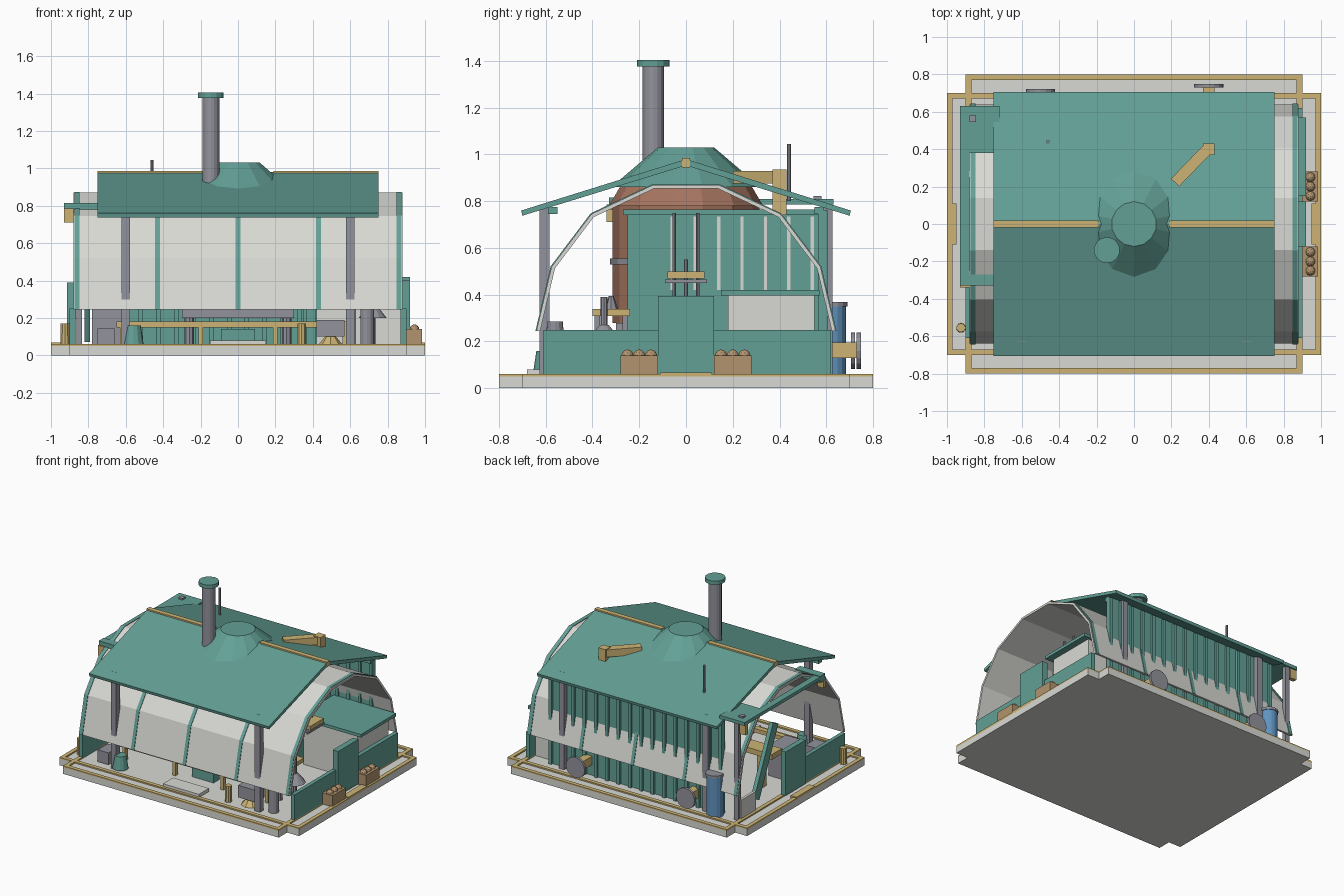
import bpy, bmesh, math
from mathutils import Matrix, Vector

if "Cube" in bpy.data.objects:
    bpy.data.objects.remove(bpy.data.objects["Cube"])


def mat(name, rgb):
    m = bpy.data.materials.new(name)
    lin = [(c / 255 / 12.92 if c < 11 else ((c / 255 + 0.055) / 1.055) ** 2.4) for c in rgb]
    m.diffuse_color = (*lin, 1)
    m.use_nodes = True
    m.node_tree.nodes["Principled BSDF"].inputs["Base Color"].default_value = m.diffuse_color
    return m


TEAL = mat("teal paint", (99, 160, 150))
WHITE = mat("off white canvas", (217, 218, 212))
TAN = mat("tan timber", (205, 180, 117))
GREY = mat("steel grey", (146, 147, 156))
BROWN = mat("crate brown", (178, 148, 112))
BRICK = mat("brick red", (165, 115, 95))
BLUE = mat("barrel blue", (96, 148, 192))


def finish(name, bm, m):
    bmesh.ops.recalc_face_normals(bm, faces=bm.faces)
    me = bpy.data.meshes.new(name)
    bm.to_mesh(me)
    bm.free()
    me.materials.append(m)
    ob = bpy.data.objects.new(name, me)
    bpy.context.collection.objects.link(ob)
    return ob


def box(name, m, x, y, z, rot=None):
    """Box from (min, max) ranges, optionally turned about its centre."""
    bm = bmesh.new()
    bmesh.ops.create_cube(bm, size=1)
    c = Vector((sum(x) / 2, sum(y) / 2, sum(z) / 2))
    s = Matrix.Diagonal((x[1] - x[0], y[1] - y[0], z[1] - z[0], 1))
    r = Matrix.Rotation(rot[0], 4, rot[1]) if rot else Matrix()
    bm.transform(Matrix.Translation(c) @ r @ s)
    return finish(name, bm, m)


def cyl(name, m, pos, r1, r2, h, n=12, axis="Z"):
    """Cylinder or cone starting at pos and running h along the axis."""
    bm = bmesh.new()
    bmesh.ops.create_cone(bm, cap_ends=True, segments=n, radius1=r1, radius2=r2, depth=h)
    bm.transform(Matrix.Translation((0, 0, h / 2)))
    if axis == "Y":
        bm.transform(Matrix.Rotation(-math.pi / 2, 4, "X"))
    bm.transform(Matrix.Translation(pos))
    return finish(name, bm, m)


def prism(name, m, pts, a, b, axis="X"):
    """Closed outline extruded from a to b along X (y,z points) or Z (x,y points)."""
    bm = bmesh.new()
    put = (lambda p, t: (t, p[0], p[1])) if axis == "X" else (lambda p, t: (p[0], p[1], t))
    f = bm.faces.new([bm.verts.new(put(p, a)) for p in pts])
    ext = bmesh.ops.extrude_face_region(bm, geom=[f])
    d = Vector((b - a, 0, 0)) if axis == "X" else Vector((0, 0, b - a))
    bmesh.ops.translate(bm, vec=d, verts=[v for v in ext["geom"] if isinstance(v, bmesh.types.BMVert)])
    return finish(name, bm, m)


# Foundation with notched corners and two crossed timber frames
half = [(1, -0.7), (1, 0.7), (0.9, 0.7), (0.9, 0.8), (-0.9, 0.8), (-0.9, 0.7)]
prism("foundation", WHITE, half + [(-x, -y) for x, y in half], 0, 0.05, "Z")
for X, Y in ((1, 0.7), (0.9, 0.8)):
    for s in (-1, 1):
        box("frame_long", TAN, (-X, X), sorted((s * Y, s * (Y - 0.03))), (0.045, 0.06))
        box("frame_short", TAN, sorted((s * X, s * (X - 0.03))), (-Y, Y), (0.045, 0.06))
for s in (-1, 1):
    box("threshold", TAN, sorted((s * 0.95, s)), (-0.11, 0.11), (0.045, 0.068))

# Canvas vault: faceted arch shell with bands over it
arch_r = [(0.14, 0.87), (0.405, 0.745), (0.575, 0.52), (0.64, 0.245)]
arch = [(-y, z) for y, z in reversed(arch_r)] + arch_r


def shell(d):
    return [(y * (1 + d / 0.63), 0.245 + (z - 0.245) * (1 + d / 0.625)) for y, z in arch]


def arch_strip(name, m, a, b, outer, inner):
    return prism(name, m, shell(outer) + shell(inner)[::-1], a, b)


arch_strip("canvas_vault", WHITE, -0.88, 0.88, 0, -0.016)
for x in (-0.86, -0.43, 0, 0.43, 0.86):
    arch_strip("vault_band", TEAL, x - 0.013, x + 0.013, 0.004, -0.004)

# Gabled roof, ridge timbers and posts
roof = [(-0.705, 0.752), (0, 0.972), (0.705, 0.752), (0.70, 0.775 - 0.045), (0, 0.945), (-0.70, 0.73)]
roof = [(y, z + 0.008) for y, z in roof]
prism("roof", TEAL, roof, -0.75, 0.75)
for s in (-1, 1):
    box("ridge_beam", TAN, sorted((s * 0.19, s * 0.752)), (-0.018, 0.018), (0.945, 0.985))
    for sy in (-1, 1):
        box("roof_post", GREY, (s * 0.6 - 0.022, s * 0.6 + 0.022), (sy * 0.605 - 0.022, sy * 0.605 + 0.022), (0.05, 0.785))
        box("eave_beam", TEAL, (-0.72, 0.72), (sy * 0.57 - 0.02, sy * 0.57 + 0.02), (0.745, 0.775))

# Smoke dome, chimney, mast and the jib lying over the roof
cyl("smoke_dome", TEAL, (0, 0, 0.86), 0.32, 0.12, 0.17, 14)
cyl("chimney", GREY, (-0.145, -0.14, 0.86), 0.046, 0.046, 0.52, 16)
cyl("chimney_cap", TEAL, (-0.145, -0.14, 1.377), 0.07, 0.07, 0.028, 14)
cyl("mast", GREY, (-0.46, 0.44, 0.8), 0.009, 0.009, 0.245, 8)
box("jib", TAN, (0.18, 0.44), (0.285, 0.345), (0.875, 0.93), (math.radians(46), "Z"))
box("jib_post", TAN, (0.37, 0.43), (0.37, 0.43), (0.74, 0.935))

# Rear boarded wall
box("rear_wall", TEAL, (-0.72, 0.72), (0.575, 0.59), (0.05, 0.76))
for i in range(16):
    x = -0.71 + i * 1.42 / 15
    box("rear_batten", TEAL, (x - 0.012, x + 0.012), (0.565, 0.607), (0.05, 0.76))

# Inner partition with light gaps, and the furnace behind it
box("partition", TEAL, (0.35, 0.37), (-0.25, 0.575), (0.05, 0.745))
for i in range(7):
    y = -0.06 + i * 0.1
    box("partition_gap", WHITE, (0.37, 0.375), (y - 0.007, y + 0.007), (0.42, 0.735))
box("partition_rail", TEAL, (0.34, 0.39), (-0.27, 0.58), (0.74, 0.765))
cyl("furnace", BRICK, (0, 0, 0.28), 0.315, 0.315, 0.5, 14)
cyl("furnace_hood", BRICK, (0, 0, 0.78), 0.33, 0.28, 0.085, 14)
cyl("furnace_band", GREY, (0, 0, 0.53), 0.325, 0.325, 0.025, 14)

# End walls: low parapets with a raised centre panel
box("right_parapet", TEAL, (0.87, 0.9), (-0.61, 0.62), (0.05, 0.25))
box("right_panel", TEAL, (0.875, 0.92), (-0.12, 0.12), (0.06, 0.395))
box("left_parapet", TEAL, (-0.9, -0.87), (-0.61, 0.0), (0.05, 0.25))
box("left_panel", TEAL, (-0.915, -0.875), (-0.12, 0.12), (0.06, 0.39))
box("left_white_panel", WHITE, (-0.88, -0.86), (0.42, 0.6), (0.05, 0.2))
box("leaning_plank", TEAL, (-0.82, -0.79), (0.18, 0.25), (0.06, 0.6), (math.radians(25), "X"))

# Storage chest with an overhanging lid
box("chest", WHITE, (0.42, 0.87), (0.18, 0.55), (0.05, 0.4))
box("chest_lid", TEAL, (0.40, 0.92), (0.15, 0.57), (0.397, 0.42))

# Crates of round goods outside the right wall
for s in (-1, 1):
    y = s * 0.2
    box("crate", BROWN, (0.9, 0.985), (y - 0.08, y + 0.08), (0.055, 0.14))
    for k in (-1, 0, 1):
        bm = bmesh.new()
        bmesh.ops.create_icosphere(bm, subdivisions=2, radius=0.026,
                                   matrix=Matrix.Translation((0.943, y + k * 0.05, 0.14)))
        finish("round_goods", bm, BROWN)

# Left awning frame with its supports
box("awning_board", TEAL, (-0.93, -0.72), (0.38, 0.63), (0.785, 0.81))
box("awning_edge", TEAL, (-0.93, -0.88), (-0.32, 0.38), (0.785, 0.81))
box("awning_arm", TEAL, (-0.93, -0.72), (-0.33, -0.27), (0.765, 0.815))
box("awning_bracket", TAN, (-0.93, -0.88), (-0.34, -0.31), (0.71, 0.785))
box("awning_bracket", TAN, (-0.93, -0.88), (0.59, 0.62), (0.71, 0.785))
box("awning_bolt", GREY, (-0.88, -0.845), (0.545, 0.58), (0.81, 0.822))
box("awning_post", GREY, (-0.87, -0.835), (0.585, 0.62), (0.05, 0.785))

# Wheels on axles along the rear wall
for x, y in ((-0.5, 0.705), (0.4, 0.73)):
    box("axle", TAN, (x - 0.03, x + 0.03), (0.58, y + 0.005), (0.13, 0.195))
    cyl("wheel", GREY, (x, y, 0.16), 0.078, 0.078, 0.018, 16, "Y")
cyl("barrel", BLUE, (-0.68, 0.625, 0.05), 0.06, 0.06, 0.3, 16)
cyl("barrel_lid", GREY, (-0.68, 0.625, 0.35), 0.065, 0.065, 0.018, 16)

# Bench, stools and stores under the front edge of the canvas
box("long_rail", TAN, (-0.65, 0.6), (-0.48, -0.44), (0.15, 0.18))
for x in (-0.62, -0.2, 0.2, 0.57):
    box("rail_leg", TAN, (x - 0.012, x + 0.012), (-0.475, -0.445), (0.05, 0.15))
box("front_step", WHITE, (-0.15, 0.15), (-0.68, -0.56), (0.055, 0.08))
box("inner_plinth", TEAL, (-0.09, 0.09), (-0.42, -0.35), (0.05, 0.14))
box("furnace_plinth", GREY, (-0.3, 0.3), (-0.3, 0.3), (0.2, 0.28))
for sx in (-1, 1):
    for sy in (-1, 1):
        cyl("plinth_leg", GREY, (sx * 0.26, sy * 0.26, 0.05), 0.025, 0.025, 0.15, 8)
cyl("bollard", TAN, (-0.925, -0.555, 0.05), 0.026, 0.024, 0.12, 10)
cyl("bollard", TAN, (0.34, -0.6, 0.05), 0.026, 0.024, 0.12, 10)
box("stores_box", GREY, (-0.75, -0.66), (-0.6, -0.48), (0.055, 0.145))
cyl("bucket", TEAL, (-0.56, -0.6, 0.06), 0.055, 0.04, 0.1, 12)
box("grindstone", GREY, (0.42, 0.57), (-0.6, -0.5), (0.1, 0.19))
cyl("grindstone_foot", TAN, (0.495, -0.55, 0.05), 0.07, 0.03, 0.05, 8)
cyl("lamp_shade", GREY, (0.72, -0.35, 0.2), 0.075, 0.02, 0.07, 12)
cyl("lamp_stem", GREY, (0.72, -0.35, 0.05), 0.015, 0.015, 0.34, 8)
cyl("gas_bottle", GREY, (0.69, -0.56, 0.05), 0.036, 0.036, 0.21, 12)
cyl("gas_bottle_valve", GREY, (0.69, -0.56, 0.26), 0.033, 0.033, 0.025, 12)

# Workbench and hanging shelf near the right opening
box("bench_top", TAN, (0.52, 0.72), (-0.4, -0.24), (0.31, 0.34))
for y in (-0.38, -0.26):
    box("bench_leg", GREY, (0.6, 0.63), (y - 0.012, y + 0.012), (0.05, 0.31))
cyl("bench_tool", GREY, (0.6, -0.32, 0.34), 0.03, 0.01, 0.055, 8)
box("hanging_shelf", TAN, (0.5, 0.66), (-0.08, 0.08), (0.47, 0.5))
box("shelf_rail", GREY, (0.5, 0.66), (-0.09, 0.09), (0.45, 0.465))
for y in (-0.05, 0, 0.05):
    cyl("shelf_rod", GREY, (0.58, y, 0.39), 0.008, 0.008, 0.16 if y == 0 else 0.36, 8)
box("left_cabinet", GREY, (-0.78, -0.62), (-0.3, -0.1), (0.05, 0.28))
box("left_table", TAN, (-0.8, -0.55), (0.0, 0.12), (0.3, 0.34))
box("left_table_leg", TAN, (-0.7, -0.65), (0.04, 0.08), (0.05, 0.3))
